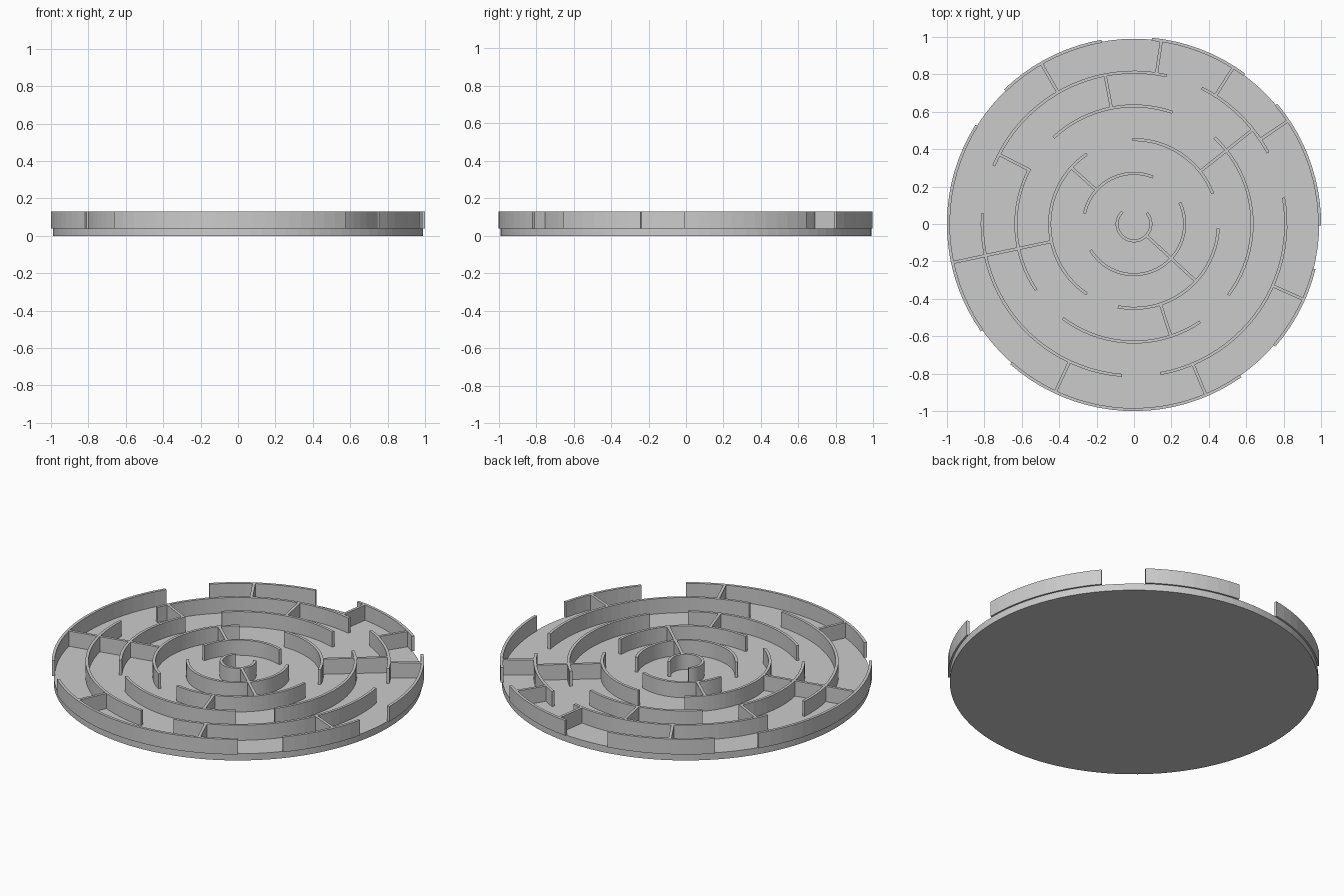
import bpy
import bmesh
from math import radians, cos, sin, ceil

cube = bpy.data.objects.get("Cube")
if cube:
    bpy.data.objects.remove(cube, do_unlink=True)

BASE_R, FLOOR, TOP, THICK = 0.99, 0.04, 0.13, 0.016
SPACING = 0.1804

grey = bpy.data.materials.new("light_grey")
grey.use_nodes = True
grey.diffuse_color = (0.6, 0.6, 0.6, 1)
grey.node_tree.nodes["Principled BSDF"].inputs["Base Color"].default_value = (0.6, 0.6, 0.6, 1)


def ring_radius(i):
    return SPACING * (i - 0.5)


def finish(name, bm):
    bmesh.ops.recalc_face_normals(bm, faces=bm.faces)
    mesh = bpy.data.meshes.new(name)
    bm.to_mesh(mesh)
    bm.free()
    mesh.materials.append(grey)
    obj = bpy.data.objects.new(name, mesh)
    bpy.context.collection.objects.link(obj)


def wall(name, sections):
    """Closed wall through a list of (inner point, outer point) pairs."""
    bm = bmesh.new()
    loops = []
    for a, b in sections:
        loops.append([bm.verts.new((*p, z)) for p, z in
                      ((a, FLOOR), (b, FLOOR), (b, TOP), (a, TOP))])
    for p, q in zip(loops, loops[1:]):
        for k in range(4):
            n = (k + 1) % 4
            bm.faces.new((p[k], p[n], q[n], q[k]))
    bm.faces.new(loops[0])
    bm.faces.new(loops[-1])
    finish(name, bm)


def arc_wall(name, ring, start, end):
    r, h = ring_radius(ring), THICK / 2
    steps = max(2, ceil((end - start) / 4))
    sections = []
    for s in range(steps + 1):
        t = radians(start + (end - start) * s / steps)
        c, d = cos(t), sin(t)
        sections.append((((r - h) * c, (r - h) * d), ((r + h) * c, (r + h) * d)))
    wall(name, sections)


def spoke_wall(name, inner, outer, angle):
    t, h = radians(angle), THICK / 2
    c, d = cos(t), sin(t)
    wall(name, [((r * c - h * d, r * d + h * c), (r * c + h * d, r * d - h * c))
                for r in (ring_radius(inner), ring_radius(outer))])


# Round base plate
bm = bmesh.new()
bmesh.ops.create_cone(bm, cap_ends=True, segments=96, radius1=BASE_R,
                      radius2=BASE_R, depth=FLOOR)
bmesh.ops.translate(bm, verts=bm.verts, vec=(0, 0, FLOOR / 2))
finish("base_plate", bm)

# Curved walls: start and end angle of each, from the inner ring outwards
arcs = {
    1: [(41, 133 + 0)],
    2: [(68, 168), (211, 385)],
    3: [(21, 91), (124, 236), (259, 357)],
    4: [(71, 133), (152, 214), (233, 304), (323, 407)],
    5: [(77.5, 157.5), (28, 63.5), (-80, 10), (176, 265.5)],
    6: [(53.5, 84.5), (-0.5, 40), (-41, -14), (228.5, 305), (148, 215), (100, 134)],
}
arcs[1] = [(133, 401)]
for ring, spans in arcs.items():
    for n, (start, end) in enumerate(spans, 1):
        arc_wall(f"ring_{ring}_wall_{n}", ring, start, end)

# Straight radial walls: inner ring, outer ring, angle
spokes = [(1, 3, -42.7), (2, 3, 138), (3, 6, 192), (3, 4, -71.8), (3, 5, 38.5),
          (4, 5, 101), (4, 5, 152.7)]
spokes += [(5, 6, a) for a in (81.5, 57.6, 33.8, -24, -67.2, 244.9, 120)]
for n, (inner, outer, angle) in enumerate(spokes, 1):
    spoke_wall(f"radial_wall_{n}", inner, outer, angle)
